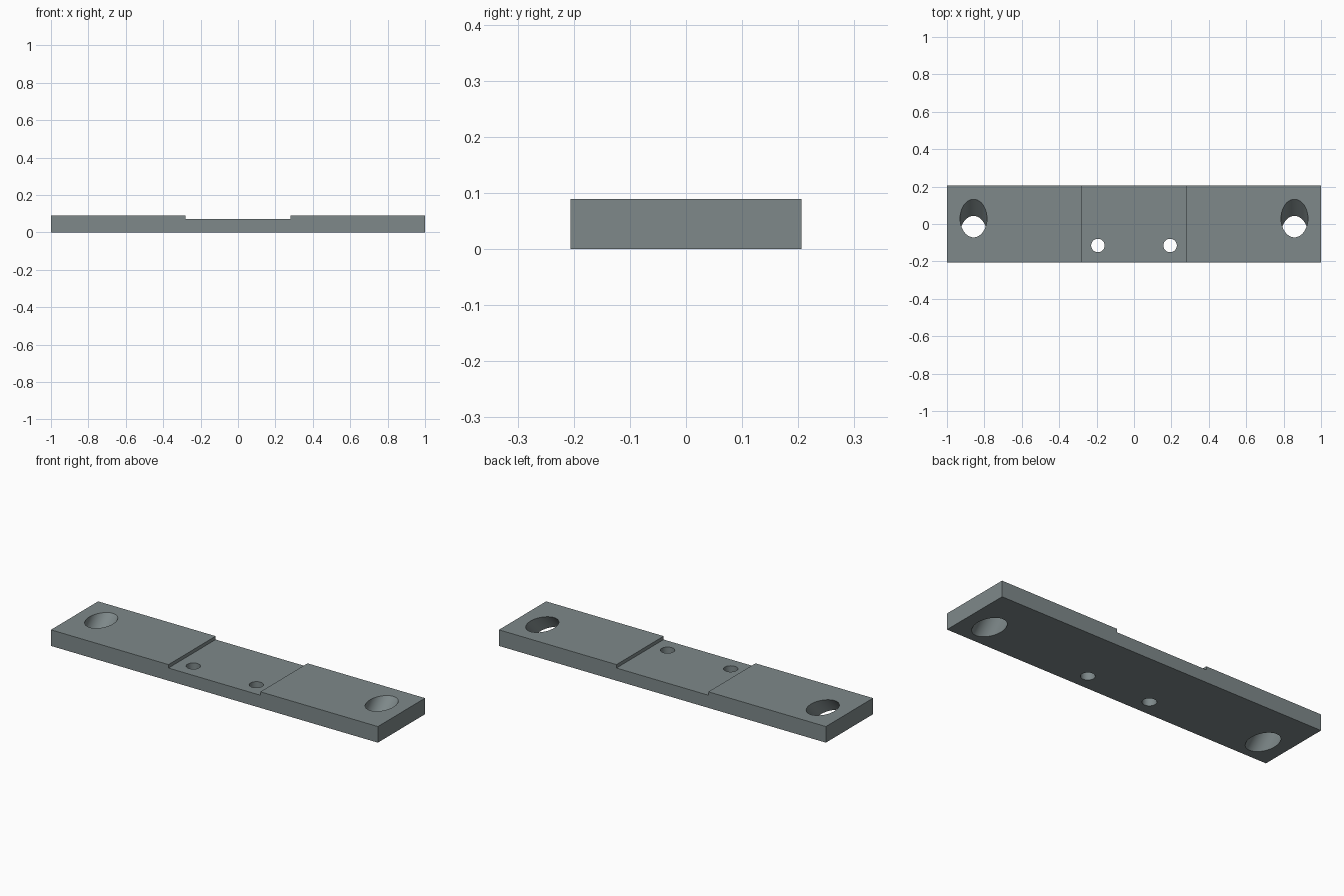
import bpy, bmesh, math
from mathutils import Matrix

if "Cube" in bpy.data.objects:
    bpy.data.objects.remove(bpy.data.objects["Cube"])

HALF_Y, TOP, FLOOR, STEP = 0.206, 0.089, 0.07, 0.281

steel = bpy.data.materials.new("grey_steel")
steel.diffuse_color = (0.21, 0.25, 0.255, 1)
steel.use_nodes = True
steel.node_tree.nodes["Principled BSDF"].inputs["Base Color"].default_value = steel.diffuse_color


def finish(name, bm):
    bmesh.ops.recalc_face_normals(bm, faces=bm.faces)
    mesh = bpy.data.meshes.new(name)
    bm.to_mesh(mesh)
    bm.free()
    mesh.materials.append(steel)
    obj = bpy.data.objects.new(name, mesh)
    bpy.context.collection.objects.link(obj)
    return obj


def drill(name, x, y, radius, tilt):
    """Cylinder cutter centred at mid thickness, leaning about x."""
    bm = bmesh.new()
    place = Matrix.Translation((x, y, TOP / 2)) @ Matrix.Rotation(tilt, 4, 'X')
    bmesh.ops.create_cone(bm, cap_ends=True, segments=64, radius1=radius,
                          radius2=radius, depth=0.6, matrix=place)
    cutter = finish(name, bm)
    cutter.hide_render = True
    cutter.hide_set(True)
    return cutter


# Plate: stepped profile with a shallow centre recess, extruded along y
profile = [(-1, 0), (1, 0), (1, TOP), (STEP, TOP), (STEP, FLOOR),
           (-STEP, FLOOR), (-STEP, TOP), (-1, TOP)]
bm = bmesh.new()
face = bm.faces.new([bm.verts.new((x, -HALF_Y, z)) for x, z in profile])
ext = bmesh.ops.extrude_face_region(bm, geom=[face])
bmesh.ops.translate(bm, vec=(0, 2 * HALF_Y, 0),
                    verts=[v for v in ext["geom"] if isinstance(v, bmesh.types.BMVert)])
plate = finish("mounting_plate", bm)

# Slanted end holes and straight screw holes, mirrored left and right
cutters = []
for side, s in (("left", -1), ("right", 1)):
    cutters.append(drill(f"slanted_hole_cutter_{side}", s * 0.858, -0.014, 0.072,
                         math.radians(-45)))
    cutters.append(drill(f"screw_hole_cutter_{side}", s * 0.193, -0.115, 0.036, 0))

bpy.context.view_layer.objects.active = plate
plate.select_set(True)
for c in cutters:
    mod = plate.modifiers.new(c.name, 'BOOLEAN')
    mod.operation = 'DIFFERENCE'
    mod.solver = 'EXACT'
    mod.object = c
    bpy.ops.object.modifier_apply(modifier=mod.name)
for c in cutters:
    bpy.data.objects.remove(c)

# Smooth hole walls, crisp plate edges
bpy.ops.object.shade_smooth_by_angle(angle=math.radians(30))
